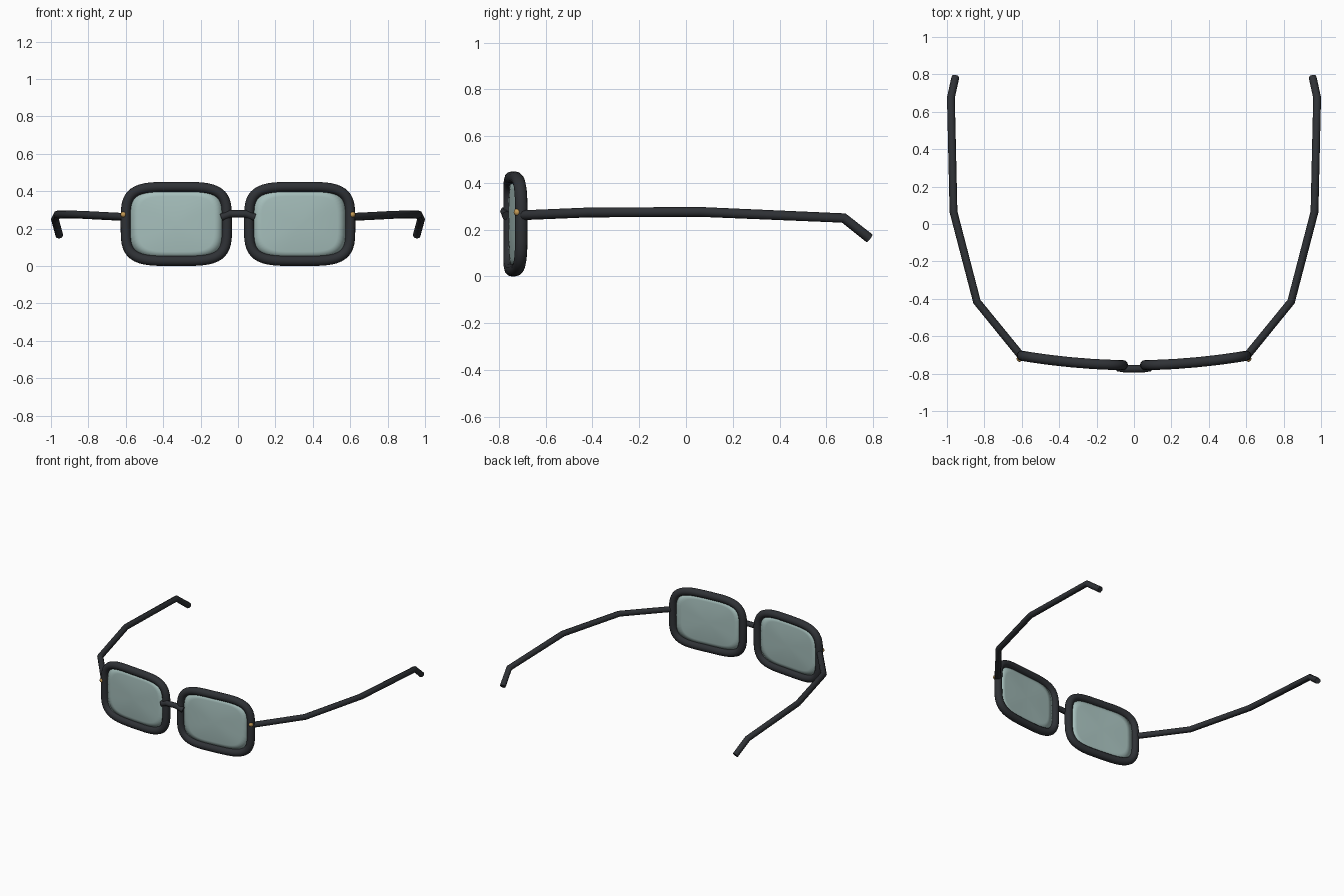
import bpy, bmesh, math
from mathutils import Vector

if "Cube" in bpy.data.objects:
    bpy.data.objects.remove(bpy.data.objects["Cube"])


def material(name, rgba):
    m = bpy.data.materials.new(name)
    m.diffuse_color = rgba
    m.use_nodes = True
    m.node_tree.nodes["Principled BSDF"].inputs["Base Color"].default_value = m.diffuse_color
    return m


FRAME = material("dark_frame", (0.028, 0.031, 0.036, 1))
LENS = material("tinted_lens", (0.38, 0.52, 0.50, 0.85))
BRASS = material("brass", (0.55, 0.32, 0.09, 1))

CX, CZ = 0.33, 0.225      # lens centre
HW, HH = 0.271, 0.198     # half size of the rim centreline
SEG = 48


def face_y(x):
    """Gentle wrap of the front around the face."""
    return -0.755 + 0.14 * x * x


def outline(side, i, scale=1.0):
    """Point on the rounded-rectangle lens outline."""
    a = 2 * math.pi * i / SEG
    c, s = math.cos(a), math.sin(a)
    x = CX + scale * HW * math.copysign(abs(c) ** 0.5, c)
    z = CZ + scale * HH * math.copysign(abs(s) ** 0.5, s)
    return Vector((side * x, face_y(x), z))


def tube(name, points, radius, cyclic=False, resolution=2):
    """Round tube along a polyline, turned into a smooth mesh."""
    cu = bpy.data.curves.new(name, 'CURVE')
    cu.dimensions = '3D'
    cu.bevel_depth = radius
    cu.bevel_resolution = resolution
    cu.use_fill_caps = not cyclic
    sp = cu.splines.new('POLY')
    sp.points.add(len(points) - 1)
    for p, co in zip(sp.points, points):
        p.co = (*co, 1)
    sp.use_cyclic_u = cyclic
    cu.materials.append(FRAME)
    ob = bpy.data.objects.new(name, cu)
    bpy.context.collection.objects.link(ob)
    bpy.ops.object.select_all(action='DESELECT')
    ob.select_set(True)
    bpy.context.view_layer.objects.active = ob
    bpy.ops.object.convert(target='MESH')
    bpy.ops.object.shade_smooth_by_angle(angle=math.radians(50))
    return ob


def lens(name, side):
    """Thin biconvex pane with a shared edge."""
    bm = bmesh.new()
    rim = [bm.verts.new(outline(side, i)) for i in range(SEG)]
    for d in (-1, 1):
        prev = rim
        for s in (0.75, 0.4):
            off = Vector((0, d * 0.014 * (1 - s * s), 0))
            ring = [bm.verts.new(outline(side, i, s) + off) for i in range(SEG)]
            for i in range(SEG):
                j = (i + 1) % SEG
                bm.faces.new((prev[i], prev[j], ring[j], ring[i]))
            prev = ring
        mid = bm.verts.new((side * CX, face_y(CX) + d * 0.014, CZ))
        for i in range(SEG):
            bm.faces.new((prev[i], prev[(i + 1) % SEG], mid))
    bmesh.ops.recalc_face_normals(bm, faces=bm.faces)
    for f in bm.faces:
        f.smooth = True
    me = bpy.data.meshes.new(name)
    bm.to_mesh(me)
    bm.free()
    me.materials.append(LENS)
    bpy.context.collection.objects.link(bpy.data.objects.new(name, me))


for side, tag in ((-1, "left"), (1, "right")):
    # Rim and lens
    tube("rim_" + tag, [outline(side, i) for i in range(SEG)], 0.027, True, 4)
    lens("lens_" + tag, side)

    # Temple arm with bent ear tip
    arm = [(0.608, -0.700, 0.262), (0.840, -0.415, 0.274), (0.965, 0.065, 0.276),
           (0.979, 0.675, 0.250), (0.955, 0.785, 0.163)]
    tube("temple_" + tag, [(side * x, y, z) for x, y, z in arm], 0.021)

    # Hinge rivet
    bpy.ops.mesh.primitive_uv_sphere_add(segments=12, ring_count=8, radius=0.016,
                                         location=(side * 0.612, -0.721, 0.275))
    rivet = bpy.context.object
    rivet.name = "hinge_rivet_" + tag
    rivet.data.materials.append(BRASS)
    bpy.ops.object.shade_smooth()

# Nose bridge
tube("bridge", [(-0.088, -0.768, 0.260), (-0.04, -0.775, 0.279),
                (0.04, -0.775, 0.279), (0.088, -0.768, 0.260)], 0.020)
